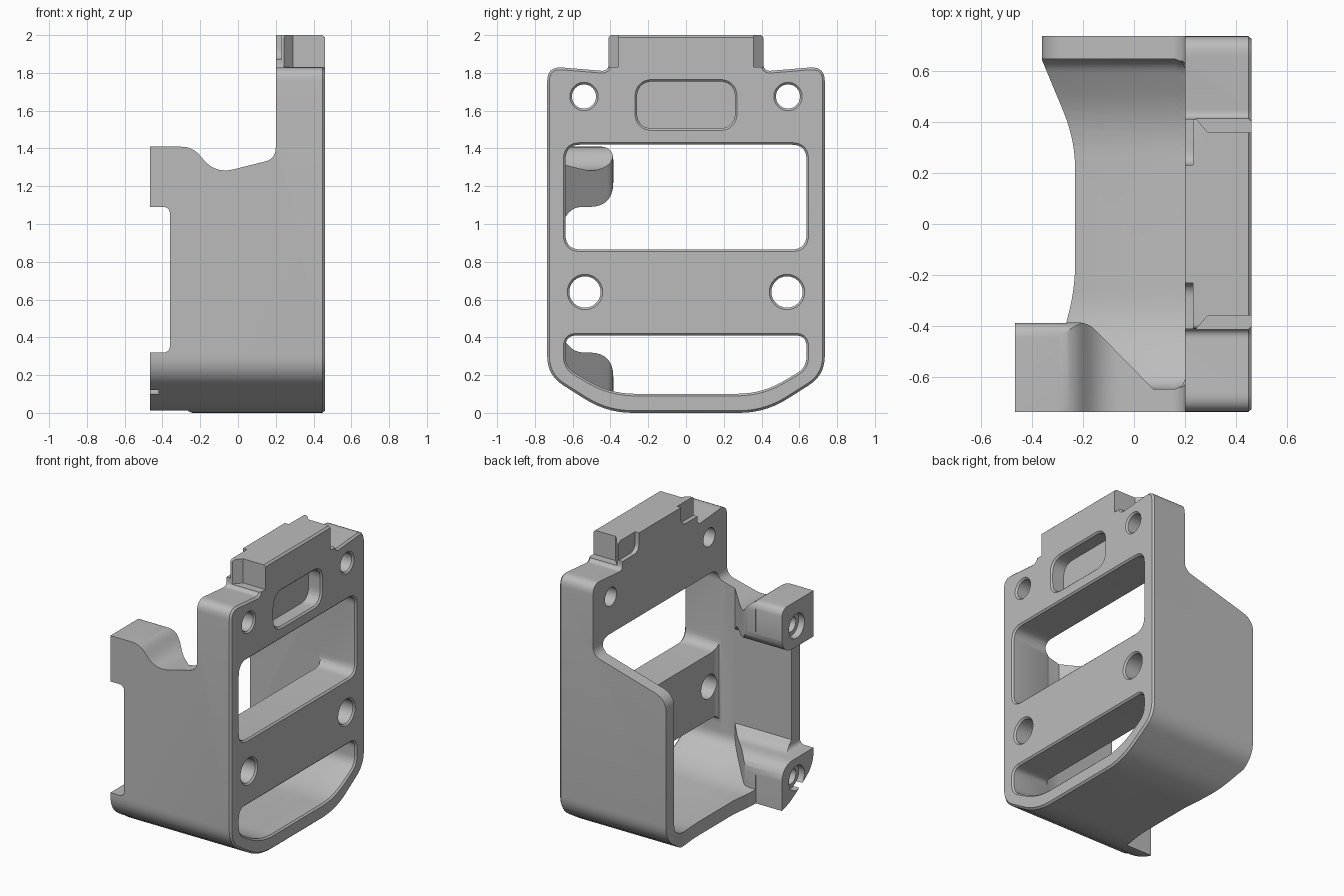
import bpy, bmesh, math
from mathutils import Vector

if "Cube" in bpy.data.objects:
    bpy.data.objects.remove(bpy.data.objects["Cube"])

metal = bpy.data.materials.new("grey metal")
metal.use_nodes = True
GREY = (0.5, 0.5, 0.5, 1)
metal.diffuse_color = GREY
metal.node_tree.nodes["Principled BSDF"].inputs["Base Color"].default_value = GREY


def rounded(corners, steps=7):
    """Polygon from (a, b, tangent length) corners, with curved corners."""
    pts = []
    for i, c in enumerate(corners):
        p = Vector(c[:2])
        t = c[2] if len(c) > 2 else 0
        if not t:
            pts.append(p)
            continue
        start = p + (Vector(corners[i - 1][:2]) - p).normalized() * t
        end = p + (Vector(corners[(i + 1) % len(corners)][:2]) - p).normalized() * t
        for k in range(steps + 1):
            u = k / steps
            pts.append(start * (1 - u) ** 2 + p * 2 * u * (1 - u) + end * u * u)
    return pts


def mirrored(half):
    return half + [(-c[0],) + tuple(c[1:]) for c in reversed(half)]


def rectangle(a0, a1, b0, b1, t):
    return rounded([(a0, b0, t), (a1, b0, t), (a1, b1, t), (a0, b1, t)])


def circle(a, b, r, n=32):
    return [Vector((a + r * math.cos(math.tau * i / n), b + r * math.sin(math.tau * i / n)))
            for i in range(n)]


def offset(pts, d):
    """Grow (or shrink) a polygon by d."""
    if not d:
        return pts
    n = len(pts)
    sign = 1 if sum(pts[i - 1].cross(pts[i]) for i in range(n)) > 0 else -1
    out = []
    for i, p in enumerate(pts):
        e1, e2 = (p - pts[i - 1]).normalized(), (pts[(i + 1) % n] - p).normalized()
        n1, n2 = Vector((e1.y, -e1.x)), Vector((e2.y, -e2.x))
        m = (n1 + n2).normalized()
        out.append(p + m * (sign * d / max(0.4, m.dot(n1))))
    return out


def loft(name, pts, sections, axis="x"):
    """Solid along an axis through (position, outline offset) sections."""
    place = {"x": lambda p, s: (s, p.x, p.y), "y": lambda p, s: (p.x, s, p.y),
             "z": lambda p, s: (p.x, p.y, s)}[axis]
    bm = bmesh.new()
    rings = [[bm.verts.new(place(p, s)) for p in offset(pts, d)] for s, d in sections]
    n = len(pts)
    for r0, r1 in zip(rings, rings[1:]):
        for i in range(n):
            j = (i + 1) % n
            bm.faces.new((r0[i], r0[j], r1[j], r1[i]))
    bm.faces.new(rings[0])
    bm.faces.new(rings[-1])
    bmesh.ops.recalc_face_normals(bm, faces=bm.faces)
    mesh = bpy.data.meshes.new(name)
    bm.to_mesh(mesh)
    bm.free()
    obj = bpy.data.objects.new(name, mesh)
    bpy.context.collection.objects.link(obj)
    return obj


def combine(obj, tool, operation="DIFFERENCE"):
    """Apply a boolean and drop the tool."""
    mod = obj.modifiers.new("boolean", "BOOLEAN")
    mod.operation, mod.object, mod.solver = operation, tool, "EXACT"
    graph = bpy.context.evaluated_depsgraph_get()
    graph.update()
    mesh = bpy.data.meshes.new_from_object(obj.evaluated_get(graph))
    obj.modifiers.clear()
    obj.data = mesh
    bpy.data.objects.remove(tool)


# Solid block with the face outline, chamfered at the plate's face
outline = rounded(mirrored([(0.42, 0, 0.14), (0.735, 0.2, 0.1), (0.735, 1.835, 0.08),
                            (0.41, 1.808, 0.04), (0.41, 2.0, 0.02)]))
frame = loft("bracket_frame", outline, [(-0.465, 0), (0.447, 0), (0.46, -0.012)])

# Cavity behind the plate, leaving the two screw lugs standing
cavity_shape = rounded(mirrored([(0.4, 0.095, 0.13), (0.645, 0.235, 0.06), (0.645, 3)]))
cavity = loft("cavity", cavity_shape, [(-1, 0), (0.16, 0), (0.188, -0.012), (0.2, -0.04)])
lug_sections = [
    [(-0.9, 1.41), (-0.385, 1.41, 0.07), (-0.385, 1.09, 0.13), (-0.6, 1.09, 0.05),
     (-0.65, 1.02, 0.03), (-0.9, 1.02)],
    [(-0.9, -0.2), (-0.385, -0.2), (-0.385, 0.32, 0.13), (-0.59, 0.32, 0.05),
     (-0.65, 0.39, 0.03), (-0.9, 0.39)]]
footprint = [(-1.2, -0.95), (-1.2, -0.385), (-0.18, -0.385, 0.04), (0.08, -0.65), (0.08, -0.95)]
for section in lug_sections:
    lug = loft("lug", rounded(section), [(-1.1, 0), (0.3, 0)])
    combine(lug, loft("footprint", rounded(footprint), [(-0.5, 0), (1.7, 0)], "z"), "INTERSECT")
    combine(cavity, lug)
combine(frame, cavity)

# Floor edge and rear limit of the back wall
floor_edge = rounded([(-0.7, -0.387), (-0.265, -0.387), (-0.23, -0.25, 0.1), (-0.23, 0.33, 0.12),
                      (-0.36, 0.642), (-0.36, 0.95), (-0.7, 0.95)])
combine(frame, loft("floor_cut", floor_edge, [(-0.5, 0), (3, 0)], "z"))

# Sloping tops of the back wall and the front wall with its scoop
back_top = rounded([(0.2, 3), (0.2, 1.345, 0.06), (-0.362, 1.185, 0.09), (-0.362, 0.98),
                    (-0.7, 0.98), (-0.7, 3)])
combine(frame, loft("back_top_cut", back_top, [(-0.3, 0), (0.95, 0)], "y"))
front_top = rounded([(-0.7, 1.409), (-0.24, 1.409, 0.06), (-0.12, 1.265, 0.1),
                     (0.2, 1.345, 0.06), (0.2, 3), (-0.7, 3)])
combine(frame, loft("front_top_cut", front_top, [(-0.95, 0), (-0.29, 0)], "y"))

# Step in the front wall between the lugs
step = rounded([(-0.7, 0.319), (-0.36, 0.319, 0.04), (-0.36, 1.091, 0.04), (-0.7, 1.091)])
combine(frame, loft("step_cut", step, [(-0.95, 0), (-0.37, 0)], "y"))

# Plate openings with chamfered rims: window, lower slot, screw holes
rim = [(0.1, 0), (0.449, 0), (0.47, 0.021)]
slot = rounded(mirrored([(0.4, 0.101, 0.13), (0.638, 0.239, 0.06), (0.638, 0.41, 0.06)]))
openings = [rectangle(-0.638, 0.638, 0.865, 1.42, 0.08), slot]
for side in (-1, 1):
    openings += [circle(side * 0.54, 1.675, 0.064), circle(side * 0.535, 0.64, 0.083)]
for shape in openings:
    combine(frame, loft("opening", shape, rim))

# Shallow recess below the tab
combine(frame, loft("recess", rectangle(-0.26, 0.26, 1.505, 1.755, 0.09),
                    [(0.36, 0), (0.449, 0), (0.47, 0.021)]))

# Tab sides narrowed towards the face, with a small pocket behind each ear
for side in (-1, 1):
    ear = [Vector((x, side * y)) for x, y in
           ((0.23, 0.425), (0.29, 0.357), (0.6, 0.357), (0.6, 0.55), (0.23, 0.55))]
    combine(frame, loft("ear_cut", ear, [(1.832, 0), (2.3, 0)], "z"))
    pocket = rounded([(side * 0.23, 2.2), (side * 0.23, 1.87, 0.06), (side * 0.6, 1.87),
                      (side * 0.6, 2.2)])
    combine(frame, loft("pocket_cut", pocket, [(0.1, 0), (0.23, 0)]))

# Stepped screw holes in the lugs
for z in (1.235, 0.18):
    combine(frame, loft("lug_hole", circle(-0.55, z, 0.085),
                        [(-0.6, 0), (-0.42, 0), (-0.42, -0.03), (-0.22, -0.03)]))

# Finish
frame.data.materials.clear()
frame.data.materials.append(metal)
for face in frame.data.polygons:
    face.material_index = 0
bpy.ops.object.select_all(action="DESELECT")
frame.select_set(True)
bpy.context.view_layer.objects.active = frame
bpy.ops.object.shade_smooth_by_angle(angle=math.radians(30))
